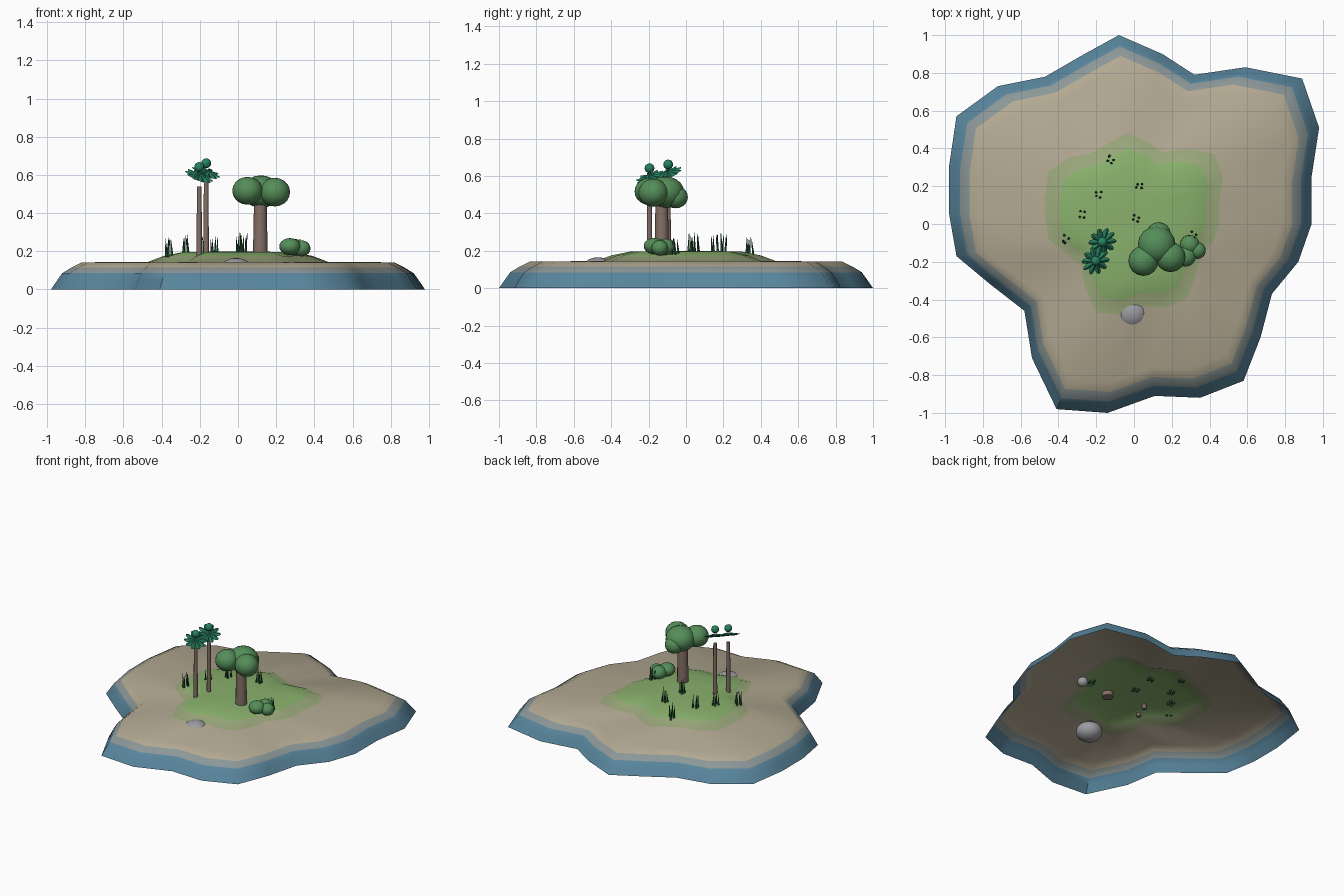
import bpy, bmesh, math, random
from mathutils import Vector, Matrix

if "Cube" in bpy.data.objects:
    bpy.data.objects.remove(bpy.data.objects["Cube"])

random.seed(4)


def material(name, r, g, b):
    m = bpy.data.materials.new(name)
    m.diffuse_color = (r, g, b, 1)
    m.use_nodes = True
    m.node_tree.nodes["Principled BSDF"].inputs["Base Color"].default_value = m.diffuse_color
    return m


BLUE = material("water_edge", .10, .24, .34)
WET = material("wet_sand", .26, .31, .31)
SAND = material("sand", .45, .40, .29)
MEADOW_EDGE = material("meadow_edge", .33, .40, .20)
MEADOW = material("meadow", .25, .44, .15)
BARK = material("bark", .23, .16, .13)
LEAF = material("leaf", .09, .27, .10)
PALM = material("palm_leaf", .02, .22, .12)
BLADE = material("grass_blade", .02, .10, .04)
STONE = material("stone", .33, .33, .36)


def finish(name, bm, mats, smooth=None):
    me = bpy.data.meshes.new(name)
    bm.to_mesh(me)
    bm.free()
    ob = bpy.data.objects.new(name, me)
    bpy.context.collection.objects.link(ob)
    for m in mats:
        me.materials.append(m)
    if smooth:
        bpy.ops.object.select_all(action='DESELECT')
        ob.select_set(True)
        bpy.context.view_layer.objects.active = ob
        bpy.ops.object.shade_smooth_by_angle(angle=math.radians(smooth))
    return ob


def blobs(name, items, mat):
    """Joined ellipsoids: (x, y, z, horizontal radius, vertical radius)."""
    bm = bmesh.new()
    for x, y, z, r, h in items:
        bmesh.ops.create_uvsphere(bm, u_segments=16, v_segments=10, radius=1,
                                  matrix=Matrix.Translation((x, y, z)) @ Matrix.Diagonal((r, r, h, 1)))
    return finish(name, bm, [mat], 60)


def post(name, x, y, z0, z1, r0, r1):
    bm = bmesh.new()
    bmesh.ops.create_cone(bm, cap_ends=True, segments=12, radius1=r0, radius2=r1, depth=z1 - z0,
                          matrix=Matrix.Translation((x, y, (z0 + z1) / 2)))
    return finish(name, bm, [BARK], 40)


# Island: open shell lofted from the shoreline inward
shore = [(.94, 0), (.94, .25), (.98, .51), (.89, .77), (.59, .83), (.32, .79), (.15, .90),
         (-.08, 1), (-.28, .89), (-.47, .78), (-.72, .73), (-.94, .57), (-.98, .30),
         (-.98, .06), (-.94, -.17), (-.76, -.32), (-.58, -.46), (-.54, -.71), (-.41, -.98),
         (-.14, -1), (.11, -.91), (.35, -.92), (.58, -.83), (.67, -.60), (.73, -.37), (.87, -.20)]
rings = [(1, 0, 0), (.965, .05, 0), (.94, .085, 1), (.89, .115, 2), (.835, .142, 2), (.48, .145, 3),
         (.40, .175, 4), (.30, .195, 4), (.15, .198, 4)]  # scale, height, material of band above
bm = bmesh.new()
loops = [[bm.verts.new((x * s, y * s, z)) for x, y in shore] for s, z, _ in rings]
n = len(shore)
for k in range(len(rings) - 1):
    for i in range(n):
        j = (i + 1) % n
        f = bm.faces.new((loops[k][i], loops[k][j], loops[k + 1][j], loops[k + 1][i]))
        f.material_index = rings[k][2]
peak = bm.verts.new((0, 0, .2))
for i in range(n):
    bm.faces.new((loops[-1][i], loops[-1][(i + 1) % n], peak)).material_index = 4
finish("island", bm, [BLUE, WET, SAND, MEADOW_EDGE, MEADOW], 50)

# Round tree
post("tree_trunk", .117, -.13, .165, .47, .039, .033)
blobs("tree_canopy", [(.12, -.11, .513, .10, .085), (.05, -.195, .517, .08, .073),
                      (.193, -.175, .51, .08, .075), (.13, -.055, .487, .065, .06)], LEAF)

# Bush
blobs("bush", [(.295, -.11, .22, .052, .045), (.272, -.17, .225, .056, .044),
               (.335, -.14, .215, .045, .042)], LEAF)

# Palms: thin trunk, tilted scalloped crown, small tip ball
for k, (x, y, top, cz) in enumerate([(-.203, -.195, .54, .595), (-.167, -.095, .56, .615)]):
    post(f"palm_trunk_{k}", x, y, .165, top, .015, .012)
    bm = bmesh.new()
    hub = [bm.verts.new((0, 0, .014)), bm.verts.new((0, 0, -.008))]
    edge = []
    for i in range(40):
        a = math.tau * i / 40
        wave = abs(math.cos(a * 5))
        edge.append(bm.verts.new((math.cos(a) * (.052 + .028 * wave),
                                  math.sin(a) * (.052 + .028 * wave), .008 * wave - .008)))
    for i in range(40):
        a, b = edge[i], edge[(i + 1) % 40]
        bm.faces.new((hub[0], a, b))
        bm.faces.new((hub[1], b, a))
    tilt = Matrix.Rotation(math.radians(28), 4, Vector((1, 1, 0)))
    bm.transform(Matrix.Translation((x, y, cz)) @ tilt)
    finish(f"palm_crown_{k}", bm, [PALM], 30)
    blobs(f"palm_tip_{k}", [(x, y, cz + .046, .026, .026)], PALM)

# Grass tufts
tufts = [(-.365, -.08, .18), (-.275, .05, .185), (-.185, .155, .188), (-.125, .34, .175),
         (.03, .2, .188), (.01, .03, .19), (.31, -.06, .18)]
for k, (x, y, z) in enumerate(tufts):
    bm = bmesh.new()
    for i in range(4):
        a = math.tau * i / 4 + random.random()
        h = random.uniform(.09, .12)
        pos = Matrix.Translation((x + .017 * math.cos(a), y + .017 * math.sin(a), z + h / 2 - .01))
        lean = Matrix.Rotation(random.uniform(-.1, .1), 4, 'X') @ Matrix.Rotation(random.uniform(-.1, .1), 4, 'Y')
        bmesh.ops.create_cone(bm, cap_ends=True, segments=5, radius1=.008, radius2=.001, depth=h,
                              matrix=pos @ lean)
    finish(f"grass_tuft_{k}", bm, [BLADE])

# Rocks, mostly buried in the sand
blobs("rock", [(-.01, -.47, .10, .088, .065)], STONE)
blobs("small_rock", [(.44, 0, .105, .036, .033)], STONE)
